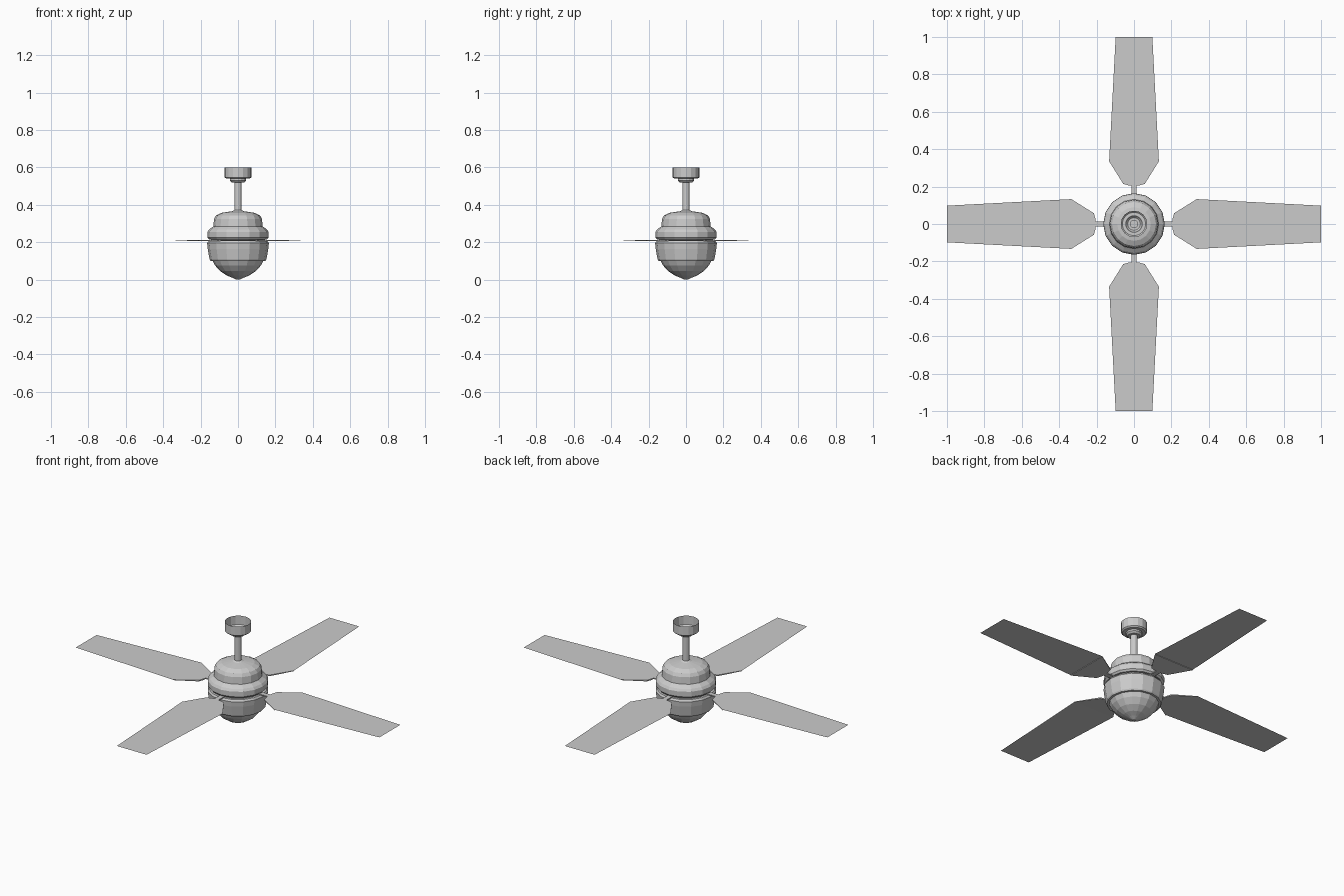
import bpy, math
from mathutils import Matrix

if "Cube" in bpy.data.objects:
    bpy.data.objects.remove(bpy.data.objects["Cube"])

SIDES = 16


def mesh_object(name, verts, faces):
    mesh = bpy.data.meshes.new(name)
    mesh.from_pydata(verts, [], faces)
    mesh.update()
    obj = bpy.data.objects.new(name, mesh)
    bpy.context.collection.objects.link(obj)
    return obj


def lathe(name, profile, smooth=False):
    """Spin a (radius, z) profile, listed from bottom to top, about z."""
    verts, faces = [], []
    for r, z in profile:
        for i in range(SIDES):
            a = 2 * math.pi * i / SIDES
            verts.append((r * math.cos(a), r * math.sin(a), z))
    for k in range(len(profile) - 1):
        for i in range(SIDES):
            j = (i + 1) % SIDES
            a, b = k * SIDES, (k + 1) * SIDES
            faces.append((a + i, a + j, b + j, b + i))
    # close the bottom end
    faces.append(tuple(reversed(range(SIDES))))
    return mesh_object(name, verts, faces)


def open_lathe(name, profile):
    obj = lathe(name, profile)
    mesh = obj.data
    verts = [v.co[:] for v in mesh.vertices]
    faces = [tuple(p.vertices) for p in mesh.polygons if len(p.vertices) == 4]
    mesh.clear_geometry()
    mesh.from_pydata(verts, [], faces)
    mesh.update()
    return obj


# Ceiling canopy, an open cup, and the hanging rod
open_lathe("ceiling_canopy", [(0.02, 0.52), (0.034, 0.52), (0.044, 0.53), (0.044, 0.54),
                              (0.063, 0.54), (0.071, 0.547), (0.071, 0.6)])
open_lathe("hanging_rod", [(0.02, 0.365), (0.02, 0.54)])

# Motor housing above the blades
lathe("upper_housing", [(0.13, 0.215), (0.155, 0.215), (0.164, 0.225), (0.164, 0.255),
                        (0.155, 0.268), (0.132, 0.285), (0.128, 0.325),
                        (0.118, 0.343), (0.09, 0.357), (0.03, 0.366), (0.02, 0.372)])

# Recessed rotor between the housings
open_lathe("rotor_ring", [(0.145, 0.195), (0.145, 0.22)])

# Lower housing and the light bowl
open_lathe("lower_housing", [(0.132, 0.1), (0.147, 0.1), (0.152, 0.108), (0.162, 0.165),
                             (0.165, 0.195), (0.158, 0.206), (0.13, 0.206)])
lathe("light_bowl", [(0.01, 0.0), (0.03, 0.01), (0.06, 0.022), (0.095, 0.045),
                     (0.122, 0.075), (0.136, 0.103)])

# Four blades, each with a wedge-shaped root plate and an arm
Z = 0.213
root = [(0.205, 0.025), (0.215, 0.058), (0.335, 0.133)]
for n, side in enumerate(("right", "back", "left", "front")):
    turn = Matrix.Rotation(n * math.pi / 2, 4, 'Z')

    half = root + [(1.0, 0.098)]
    outline = half + [(x, -y) for x, y in reversed(half)]
    blade = mesh_object(f"{side}_blade", [(x, y, Z) for x, y in outline],
                        [tuple(reversed(range(len(outline))))])

    ring = root + [(x, -y) for x, y in reversed(root)]
    c = len(ring)
    verts = [(x, y, Z) for x, y in ring]
    verts += [(x, y, Z - (0.003 if x > 0.3 else 0.007)) for x, y in ring]
    faces = [(i, (i + 1) % c, c + (i + 1) % c, c + i) for i in range(c)]
    faces.append(tuple(range(c, 2 * c)))
    plate = mesh_object(f"{side}_blade_root", verts, faces)

    bpy.ops.mesh.primitive_cube_add(size=1)
    arm = bpy.context.object
    arm.name = f"{side}_blade_arm"
    arm.data.transform(turn @ Matrix.Translation((0.175, 0, 0.2095))
                       @ Matrix.Diagonal((0.07, 0.028, 0.006, 1)))
    for obj in (blade, plate):
        obj.data.transform(turn)
